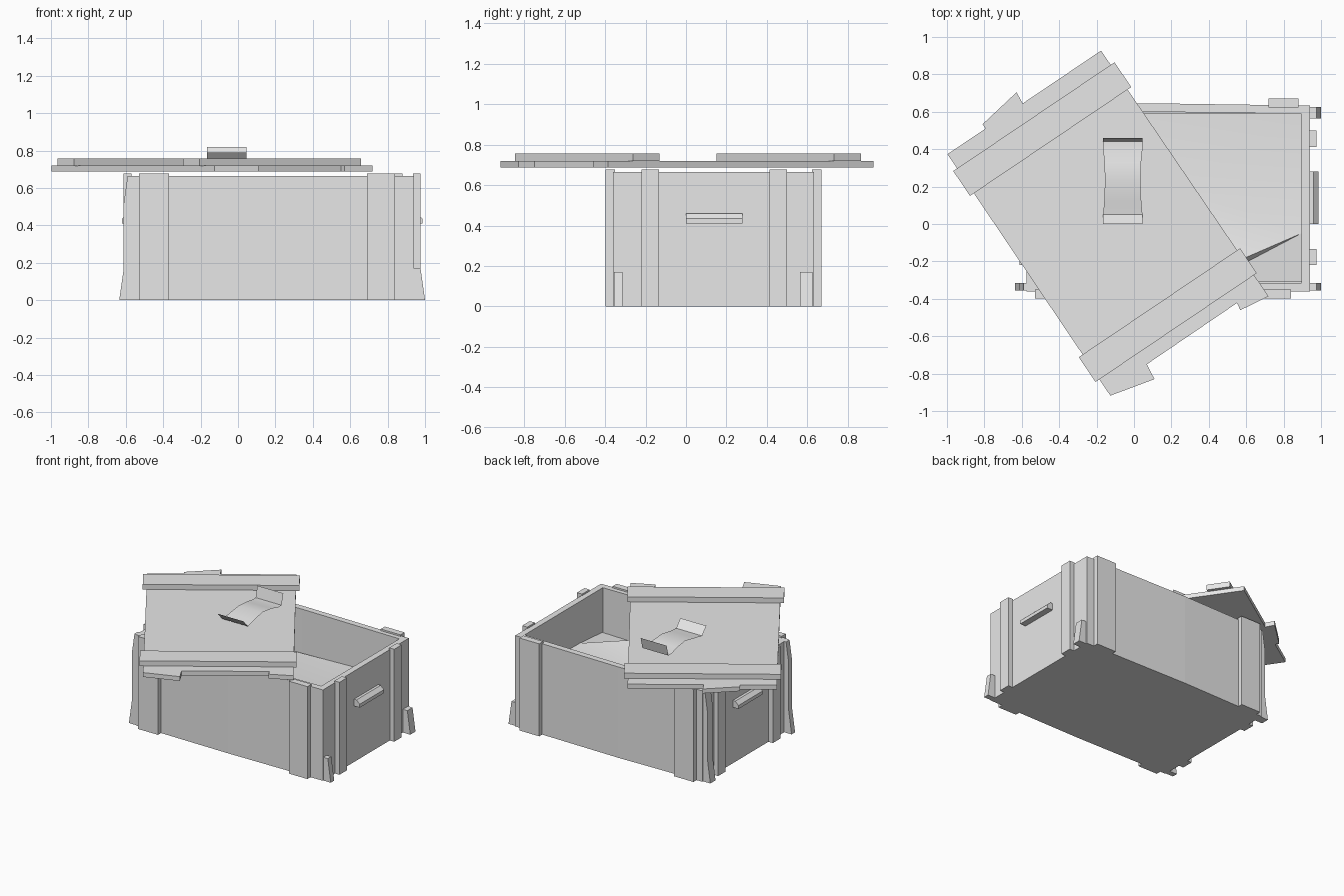
import bpy, bmesh, math
from mathutils import Matrix, Vector

cube = bpy.data.objects.get("Cube")
if cube:
    bpy.data.objects.remove(cube)

grey = bpy.data.materials.new("pale_grey")
grey.use_nodes = True
grey.diffuse_color = (0.8, 0.8, 0.8, 1)
grey.node_tree.nodes["Principled BSDF"].inputs["Base Color"].default_value = (0.8, 0.8, 0.8, 1)


def finish(name, bm, fix=True):
    if fix:
        bmesh.ops.recalc_face_normals(bm, faces=bm.faces)
    mesh = bpy.data.meshes.new(name)
    bm.to_mesh(mesh)
    bm.free()
    mesh.materials.append(grey)
    obj = bpy.data.objects.new(name, mesh)
    bpy.context.collection.objects.link(obj)
    return obj


def prism(name, outline, place, low, high):
    """Extrude a 2D outline; place(a, b, t) maps it into space."""
    bm = bmesh.new()
    ends = [[bm.verts.new(place(a, b, t)) for a, b in outline] for t in (low, high)]
    for ring in ends:
        bm.faces.new(ring)
    n = len(outline)
    for i in range(n):
        j = (i + 1) % n
        bm.faces.new((ends[0][i], ends[0][j], ends[1][j], ends[1][i]))
    return finish(name, bm)


def box(name, x, y, z):
    outline = [(x[0], y[0]), (x[1], y[0]), (x[1], y[1]), (x[0], y[1])]
    return prism(name, outline, lambda a, b, t: (a, b, t), *z)


LEFT, RIGHT, FRONT, BACK = -0.575, 0.94, -0.36, 0.633
RIM, TOP = 0.665, 0.677

# Hollow crate body with slightly bowed long walls
bm = bmesh.new()
plan = [(LEFT, FRONT), (0.18, FRONT - 0.008), (RIGHT, FRONT),
        (RIGHT, BACK), (0.1, BACK + 0.012), (LEFT, BACK)]
floor = bm.faces.new([bm.verts.new((x, y, 0)) for x, y in plan])
made = bmesh.ops.extrude_face_region(bm, geom=[floor])["geom"]
bmesh.ops.translate(bm, vec=(0, 0, RIM), verts=[v for v in made if isinstance(v, bmesh.types.BMVert)])
bmesh.ops.recalc_face_normals(bm, faces=bm.faces)
lid_face = max(bm.faces, key=lambda f: f.calc_center_median().z)
bmesh.ops.inset_region(bm, faces=[lid_face], thickness=0.045, use_even_offset=True)
inner = bmesh.ops.extrude_discrete_faces(bm, faces=[lid_face])["faces"][0]
bmesh.ops.translate(bm, vec=(0, 0, -0.4), verts=inner.verts)
finish("crate_body", bm, False)

# Sheet inside the crate with a fold across one corner
bm = bmesh.new()
tip, crest, crest_end, foot = (0.895, -0.05, 0.36), (0.55, -0.2, 0.42), (0.3, -0.31, 0.42), (0.4, -0.31, 0.33)
hollow = (0.25, 0.2, 0.33)
edge = [(0.895, 0.59, 0.37), (-0.53, 0.59, 0.33), (-0.53, -0.31, 0.38), crest_end, crest, tip]
polys = [(hollow, edge[i], edge[(i + 1) % len(edge)]) for i in range(len(edge))]
polys += [(tip, crest, foot), (crest, crest_end, foot), (tip, foot, (0.895, -0.31, 0.34))]
for poly in polys:
    face = bm.faces.new([bm.verts.new(p) for p in poly])
    face.normal_update()
    if face.normal.z < 0:
        face.normal_flip()
bmesh.ops.remove_doubles(bm, verts=bm.verts, dist=0.001)
sheet = finish("inner_sheet", bm, False)

# Upright battens on the long walls
for x in ((-0.53, -0.37), (0.69, 0.84)):
    box("front_batten", x, (FRONT - 0.037, FRONT + 0.01), (0, TOP))
for x in ((-0.53, -0.37), (0.72, 0.88)):
    box("back_batten", x, (BACK - 0.01, BACK + 0.037), (0, TOP))

# End walls: battens, grips, corner posts and bent splinters
for side, wall in ((-1, LEFT), (1, RIGHT)):
    name = "left" if side > 0 else "right"

    def end_place(a, b, t, side=side, wall=wall):
        return (wall + side * a, t, b)

    slab = [(-0.005, 0), (0.036, 0), (0.036, TOP), (-0.005, TOP)]
    for y in (-0.22, 0.413):
        prism(name + "_end_batten", slab, end_place, y, y + 0.087)
    grip = [(-0.005, 0.41), (0.046, 0.41), (0.046, 0.435), (0.02, 0.46), (-0.005, 0.46)]
    prism(name + "_grip", grip, end_place, 0, 0.28)
    post = [(-0.005, 0.1), (0.036, 0.17), (0.036, 0.52), (0.015, RIM), (-0.005, RIM)]
    splinter = [(-0.005, 0), (0.06, 0), (0.036, 0.17), (-0.005, 0.17)]
    prism(name + "_front_splinter", splinter, end_place, -0.355, -0.315)
    prism(name + "_back_splinter", splinter, end_place, 0.565, 0.625)
    if side < 0:
        prism("broken_corner_post", post, end_place, 0.56, 0.625)
        prism("front_corner_post", post, end_place, -0.355, -0.315)

# Turned lid with broken ends
spin = Matrix.Translation((-0.155, 0.01, 0)) @ Matrix.Rotation(math.radians(34), 4, 'Z')


def lid_place(a, b, t):
    return spin @ Vector((a, b, t))


board = [(-0.495, -0.785), (-0.25, -0.844), (-0.24, -0.755), (0.343, -0.753),
         (0.337, -0.795), (0.503, -0.817), (0.495, 0.772), (-0.01, 0.772),
         (-0.004, 0.84), (-0.25, 0.8), (-0.25, 0.772), (-0.495, 0.772)]
prism("lid_board", board, lid_place, 0.688, 0.72)
for v in (-0.6, 0.6):
    strip = [(-0.52, v - 0.08), (0.52, v - 0.08), (0.52, v + 0.08), (-0.52, v + 0.08)]
    prism("lid_batten", strip, lid_place, 0.718, 0.757)

# Thin bent strap lying on the lid, turned up at both ends
strap = [(0.0, 0.79, 0.105), (0.05, 0.735, 0.105), (0.12, 0.745, 0.099), (0.23, 0.765, 0.095),
         (0.33, 0.755, 0.098), (0.4, 0.74, 0.105), (0.44, 0.74, 0.105), (0.46, 0.82, 0.105)]
bm = bmesh.new()
rows = [[bm.verts.new((-0.06 + s * w, y, z)) for s in (-1, 1)] for y, z, w in strap]
for p, q in zip(rows, rows[1:]):
    bm.faces.new((p[0], p[1], q[1], q[0]))
strap_obj = finish("lid_strap", bm, False)

# Soft shading on the bent sheets
bpy.ops.object.select_all(action='DESELECT')
for obj in (sheet, strap_obj):
    obj.select_set(True)
bpy.context.view_layer.objects.active = sheet
bpy.ops.object.shade_smooth_by_angle(angle=math.radians(30))
